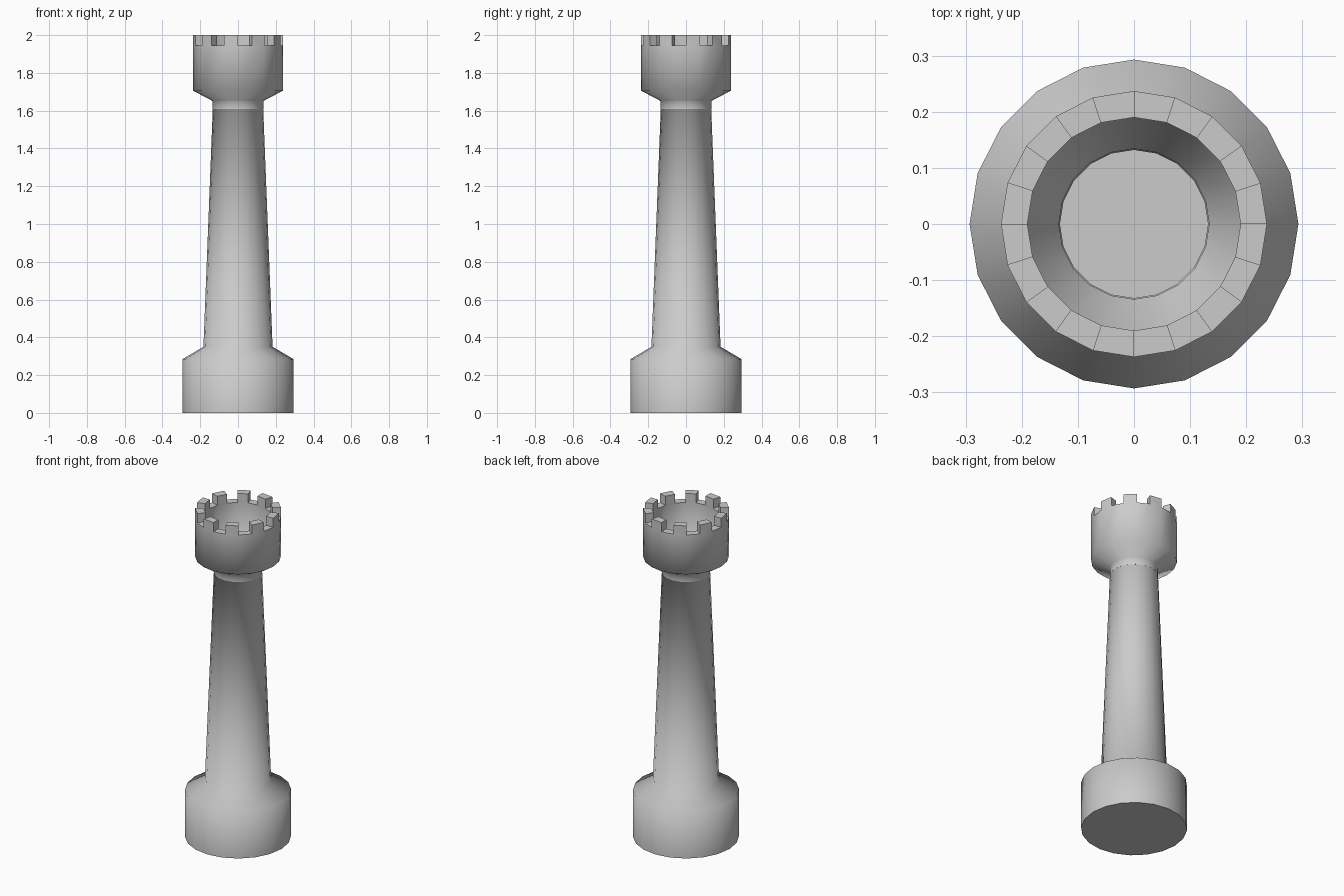
import bpy, bmesh, math

if "Cube" in bpy.data.objects:
    bpy.data.objects.remove(bpy.data.objects["Cube"])

SIDES = 20
# (radius, z): base, tapered shaft, flared crown, rim, then hollow inside of the crown
PROFILE = [(0.293, 0.0), (0.293, 0.285), (0.183, 0.35), (0.132, 1.65),
           (0.237, 1.705), (0.237, 1.945), (0.19, 1.945), (0.19, 1.70),
           (0.134, 1.66), (0.134, 1.61)]
RIM = 5          # profile segment forming the flat rim
MERLON_H = 0.055

bm = bmesh.new()
rings = []
for r, z in PROFILE:
    rings.append([bm.verts.new((r * math.cos(2 * math.pi * i / SIDES),
                                r * math.sin(2 * math.pi * i / SIDES), z))
                  for i in range(SIDES)])

# Lathe walls
merlons = []
for k in range(len(rings) - 1):
    for i in range(SIDES):
        j = (i + 1) % SIDES
        f = bm.faces.new((rings[k][i], rings[k][j], rings[k + 1][j], rings[k + 1][i]))
        if k == RIM and i % 2 == 0:
            merlons.append(f)

# Underside and crown floor
bm.faces.new(rings[0][::-1])
bm.faces.new(rings[-1])

# Battlements: raise every second rim face
for f in bmesh.ops.extrude_discrete_faces(bm, faces=merlons)["faces"]:
    bmesh.ops.translate(bm, verts=f.verts[:], vec=(0, 0, MERLON_H))

bmesh.ops.recalc_face_normals(bm, faces=bm.faces[:])
mesh = bpy.data.meshes.new("tower_piece")
bm.to_mesh(mesh)
bm.free()
obj = bpy.data.objects.new("tower_piece", mesh)
bpy.context.collection.objects.link(obj)

# Smooth round body, crisp rims
bpy.context.view_layer.objects.active = obj
obj.select_set(True)
bpy.ops.object.shade_smooth_by_angle(angle=math.radians(70))
